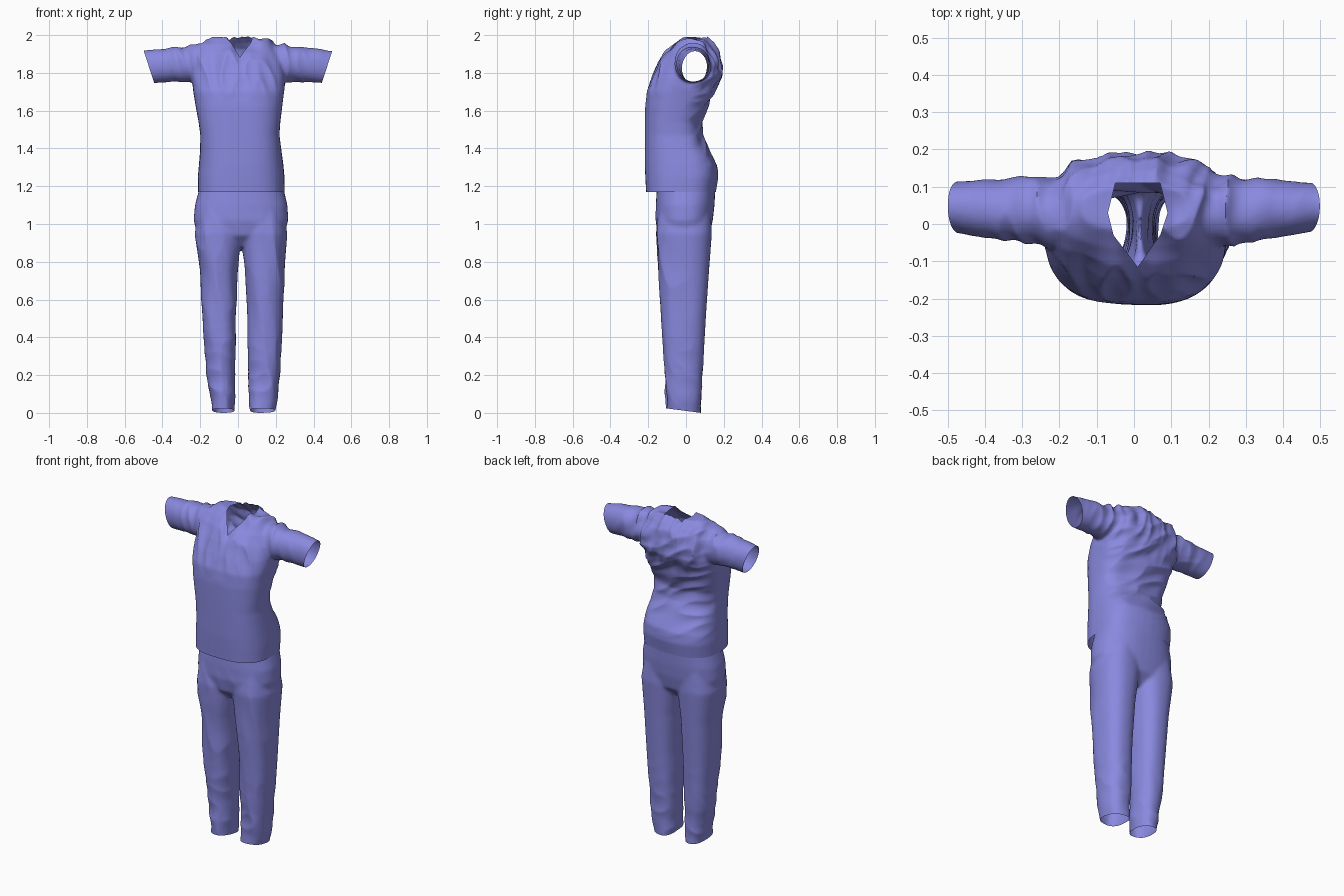
import bpy, bmesh, math
from mathutils import Vector, noise

old = bpy.data.objects.get("Cube")
if old:
    bpy.data.objects.remove(old, do_unlink=True)

cloth = bpy.data.materials.new("periwinkle cloth")
cloth.use_nodes = True
colour = (0.25, 0.25, 0.74, 1)
cloth.diffuse_color = colour
cloth.node_tree.nodes["Principled BSDF"].inputs["Base Color"].default_value = colour


def tube(bm, rings, axis="z", power=2.4, sides=40):
    """Closed loft; each ring is (position, u min, u max, v min, v max)."""
    loops = []
    for pos, u0, u1, v0, v1 in rings:
        loop = []
        for i in range(sides):
            a = math.tau * i / sides
            c, s = math.cos(a), math.sin(a)
            u = (u0 + u1) / 2 + (u1 - u0) / 2 * math.copysign(abs(c) ** (2 / power), c)
            v = (v0 + v1) / 2 + (v1 - v0) / 2 * math.copysign(abs(s) ** (2 / power), s)
            loop.append(bm.verts.new((u, v, pos) if axis == "z" else (pos, u, v)))
        loops.append(loop)
    for low, high in zip(loops, loops[1:]):
        for i in range(sides):
            j = (i + 1) % sides
            bm.faces.new((low[i], low[j], high[j], high[i]))
    bm.faces.new(loops[0][::-1])
    bm.faces.new(loops[-1])


def fuse(name, bm, smoothing):
    """Merge overlapping lofts into one soft skin."""
    bmesh.ops.recalc_face_normals(bm, faces=bm.faces)
    mesh = bpy.data.meshes.new(name)
    bm.to_mesh(mesh)
    bm.free()
    obj = bpy.data.objects.new(name, mesh)
    bpy.context.collection.objects.link(obj)
    remesh = obj.modifiers.new("skin", "REMESH")
    remesh.mode = "VOXEL"
    remesh.voxel_size = 0.008
    smooth = obj.modifiers.new("soften", "SMOOTH")
    smooth.factor = 0.5
    smooth.iterations = smoothing
    bpy.context.view_layer.update()
    done = obj.evaluated_get(bpy.context.evaluated_depsgraph_get())
    obj.data = bpy.data.meshes.new_from_object(done)
    obj.modifiers.clear()
    skin = bmesh.new()
    skin.from_mesh(obj.data)
    return obj, skin


def cut(bm, point, normal, faces=None, clear=True):
    faces = list(bm.faces) if faces is None else faces
    edges = {e for f in faces for e in f.edges}
    verts = {v for f in faces for v in f.verts}
    bmesh.ops.bisect_plane(bm, geom=[*verts, *edges, *faces], dist=1e-5,
                           plane_co=point, plane_no=normal, clear_outer=clear)


def crumple(bm, depth):
    bm.normal_update()
    moves = [(v, v.normal * depth(v.co)) for v in bm.verts]
    for v, move in moves:
        v.co += move


def finish(obj, bm):
    bm.to_mesh(obj.data)
    bm.free()
    obj.data.materials.clear()
    obj.data.materials.append(cloth)
    bpy.ops.object.select_all(action="DESELECT")
    obj.select_set(True)
    bpy.context.view_layer.objects.active = obj
    bpy.ops.object.shade_smooth_by_angle(angle=math.radians(50))


def ridge(x, y, z):
    return 0.4 - 2 * abs(noise.noise(Vector((x, y, z))))


def ramp(value, start, end):
    return min(1, max(0, (value - start) / (end - start)))


# Shirt body and sleeves
bm = bmesh.new()
tube(bm, [
    (1.12, -0.21, 0.245, -0.21, 0.15),
    (1.18, -0.21, 0.245, -0.21, 0.158),
    (1.25, -0.21, 0.245, -0.213, 0.17),
    (1.31, -0.205, 0.24, -0.215, 0.165),
    (1.39, -0.2, 0.23, -0.215, 0.125),
    (1.47, -0.2, 0.22, -0.215, 0.085),
    (1.54, -0.21, 0.225, -0.215, 0.08),
    (1.62, -0.225, 0.235, -0.215, 0.112),
    (1.7, -0.238, 0.245, -0.208, 0.15),
    (1.78, -0.245, 0.25, -0.178, 0.19),
    (1.85, -0.24, 0.245, -0.145, 0.185),
    (1.91, -0.225, 0.23, -0.108, 0.165),
    (1.95, -0.2, 0.2, -0.065, 0.14),
    (1.985, -0.14, 0.15, -0.015, 0.1),
], power=2.7)
for side in (-1, 1):
    tube(bm, [
        (side * 0.1, -0.08, 0.14, 1.74, 1.97),
        (side * 0.24, -0.06, 0.135, 1.75, 1.95),
        (side * 0.34, -0.045, 0.125, 1.75, 1.935),
        (side * 0.44, -0.03, 0.115, 1.745, 1.925),
        (side * 0.54, -0.015, 0.11, 1.745, 1.915),
    ], axis="x", power=2.1)
shirt, bm = fuse("shirt", bm, 8)


# Shirt folds: gathers at the shoulders, swags across the back, faint drape below
def shirt_depth(p):
    top = ramp(p.z, 1.65, 1.9) * (1 - ramp(abs(p.x), 0.2, 0.4) * 0.8)
    back = ramp(p.y, 0, 0.1) * ramp(p.z, 1.25, 1.5) * (1 - ramp(abs(p.x), 0.25, 0.4))
    gathers = ridge(p.x * 14 + p.z * 3, p.y * 5, p.z * 4)
    swags = ridge(p.x * 5, p.y * 4, p.z * 12 + p.x * 5)
    drape = noise.noise(Vector((p.x * 7, p.y * 7, p.z * 2)))
    return 0.02 * top * gathers + 0.016 * back * swags + 0.005 * drape


crumple(bm, shirt_depth)

# Open hem, cuffs and neckline
cut(bm, (0, 0, 1.17), (0, 0, -1))
for side in (-1, 1):
    cut(bm, (side * 0.5, 0, 1.92), (side * 0.17, 0, -0.055))
neck = [Vector(p) for p in ((0.01, -0.115), (0.07, -0.03), (0.09, 0.03), (0.07, 0.11),
                            (-0.05, 0.11), (-0.07, 0.03), (-0.055, -0.03))]
walls = []
for a, b in zip(neck, neck[1:] + neck[:1]):
    walls.append((Vector((*a, 0)), Vector((b.y - a.y, a.x - b.x, 0)).normalized()))
for point, normal in walls:
    cut(bm, point, normal, [f for f in bm.faces if f.calc_center_median().z > 1.75
                            and abs(f.calc_center_median().x) < 0.15], clear=False)
hole = []
for f in bm.faces:
    c = f.calc_center_median()
    if c.z > 1.75 and all((c - point).dot(normal) < 0 for point, normal in walls):
        hole.append(f)
bmesh.ops.delete(bm, geom=hole, context="FACES")
finish(shirt, bm)

# Trousers: hips and two legs
bm = bmesh.new()
tube(bm, [
    (0.88, -0.15, 0.18, -0.09, 0.07),
    (0.94, -0.215, 0.245, -0.145, 0.125),
    (1.02, -0.235, 0.267, -0.161, 0.142),
    (1.1, -0.228, 0.262, -0.16, 0.151),
    (1.18, -0.207, 0.243, -0.155, 0.155),
    (1.26, -0.19, 0.22, -0.15, 0.15),
])
tube(bm, [
    (-0.05, -0.125, -0.02, -0.1, 0.075),
    (0.05, -0.14, -0.018, -0.11, 0.08),
    (0.2, -0.168, -0.015, -0.11, 0.088),
    (0.5, -0.188, -0.01, -0.13, 0.105),
    (0.75, -0.203, -0.002, -0.145, 0.122),
    (0.95, -0.229, 0.02, -0.157, 0.137),
    (1.1, -0.2, 0, -0.14, 0.13),
])
tube(bm, [
    (-0.05, 0.065, 0.19, -0.1, 0.075),
    (0.05, 0.058, 0.207, -0.11, 0.08),
    (0.2, 0.053, 0.222, -0.11, 0.088),
    (0.5, 0.05, 0.238, -0.13, 0.105),
    (0.75, 0.038, 0.248, -0.145, 0.122),
    (0.95, 0.01, 0.263, -0.157, 0.137),
    (1.1, 0.02, 0.23, -0.14, 0.13),
])
trousers, bm = fuse("trousers", bm, 14)


# Trouser folds: long and shallow, stronger on the front and at the ankles
def trouser_depth(p):
    front = ramp(-p.y, -0.05, 0.1) * (1 - ramp(p.z, 0.95, 1.1))
    ankle = 1 - ramp(p.z, 0.1, 0.5)
    long_fold = ridge(p.x * 10 + p.z * 2, p.y * 5, p.z * 3)
    return 0.008 * front * long_fold + 0.006 * ankle * ridge(p.x * 8, p.y * 8, p.z * 9)


crumple(bm, trouser_depth)
cut(bm, (0, 0, 1.23), (0, 0, 1))
cut(bm, (0, 0.08, 0), (0, -0.13, -1))
finish(trousers, bm)
